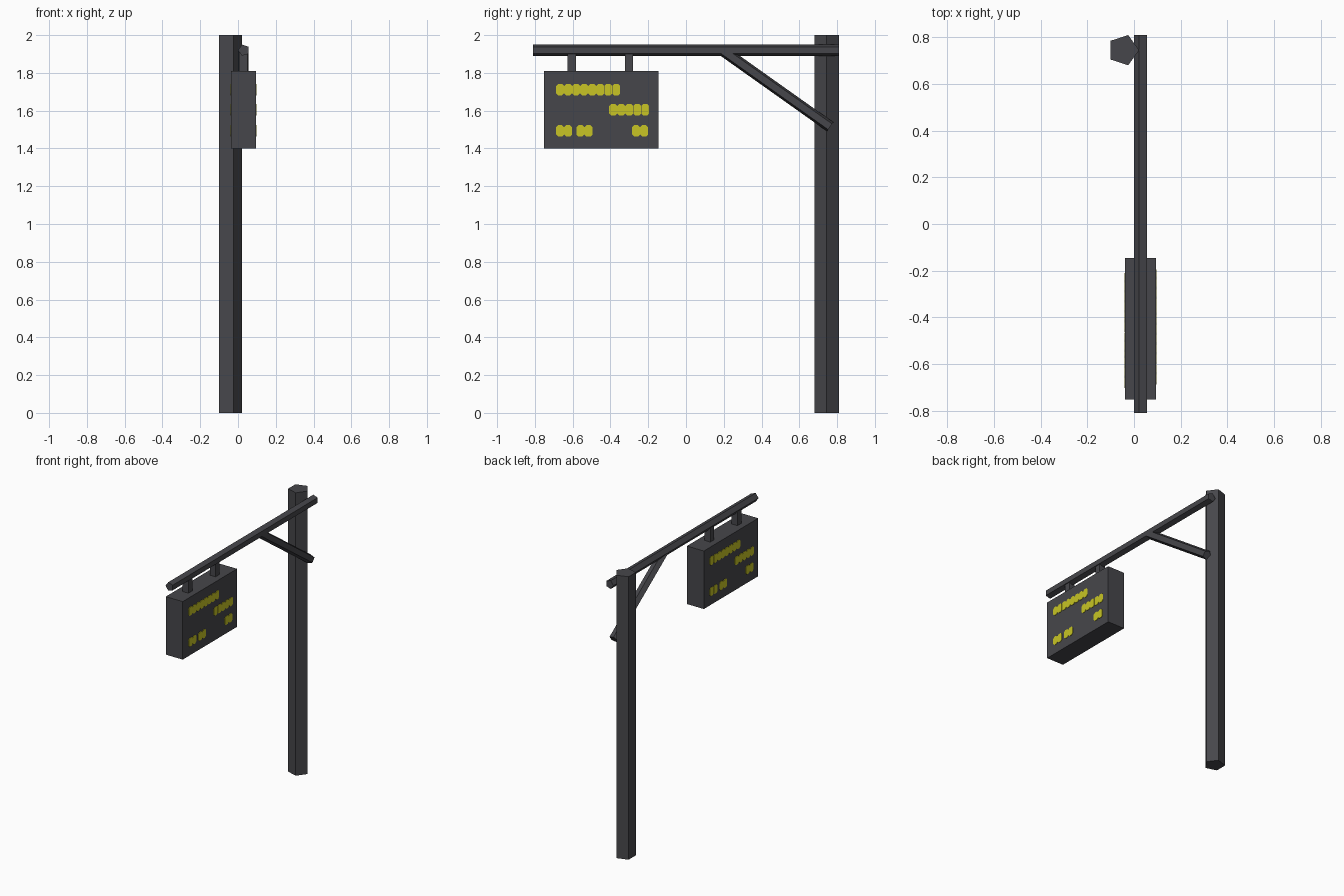
import bpy, bmesh, math
from mathutils import Vector

if "Cube" in bpy.data.objects:
    bpy.data.objects.remove(bpy.data.objects["Cube"])


def material(name, rgb):
    m = bpy.data.materials.new(name)
    m.diffuse_color = (*rgb, 1)
    m.use_nodes = True
    m.node_tree.nodes["Principled BSDF"].inputs["Base Color"].default_value = m.diffuse_color
    return m


GREY = material("dark grey", (0.062, 0.062, 0.070))
YELLOW = material("yellow", (0.58, 0.56, 0.018))


def finish(name, bm, mat):
    bmesh.ops.recalc_face_normals(bm, faces=bm.faces)
    me = bpy.data.meshes.new(name)
    bm.to_mesh(me)
    bm.free()
    me.materials.append(mat)
    ob = bpy.data.objects.new(name, me)
    bpy.context.collection.objects.link(ob)
    return ob


def extruded(bm, points, offset):
    face = bm.faces.new([bm.verts.new(p) for p in points])
    ext = bmesh.ops.extrude_face_region(bm, geom=[face], use_keep_orig=True)
    verts = [g for g in ext["geom"] if isinstance(g, bmesh.types.BMVert)]
    bmesh.ops.translate(bm, verts=verts, vec=offset)


def five_sided_bar(name, p0, p1, r, start):
    """Pentagonal bar from p0 to p1, one corner at the start angle from +x."""
    p0, p1 = Vector(p0), Vector(p1)
    u = Vector((1, 0, 0))
    v = (p1 - p0).normalized().cross(u)
    angles = [start + i * math.tau / 5 for i in range(5)]
    bm = bmesh.new()
    extruded(bm, [p0 + r * (math.cos(a) * u + math.sin(a) * v) for a in angles], p1 - p0)
    finish(name, bm, GREY)


def box(name, x0, x1, y0, y1, z0, z1):
    bm = bmesh.new()
    extruded(bm, [(x0, y0, z0), (x1, y0, z0), (x1, y1, z0), (x0, y1, z0)],
             Vector((0, 0, z1 - z0)))
    finish(name, bm, GREY)


# Post, cross beam and diagonal brace
five_sided_bar("post", (-0.046, 0.745, 0), (-0.046, 0.745, 2), 0.068, 0)
five_sided_bar("beam", (0.031, -0.81, 1.92), (0.031, 0.81, 1.92), 0.031, math.pi)
five_sided_bar("brace", (0.031, 0.763, 1.515), (0.031, 0.195, 1.918), 0.031, math.pi)

# Hanging sign box and its two hangers
X0, X1, Y0, Y1 = -0.038, 0.094, -0.752, -0.145
box("sign_box", X0, X1, Y0, Y1, 1.40, 1.81)
for i, y in enumerate((-0.605, -0.302)):
    box(f"hanger_{i + 1}", 0.006, 0.051, y - 0.022, y + 0.022, 1.80, 1.91)

# Display cells: (start y, centre z, number of cells), thin eight-sided plates
ROWS = [(-0.688, 1.711, 8), (-0.407, 1.605, 5),
        (-0.688, 1.493, 2), (-0.580, 1.493, 2), (-0.285, 1.493, 2)]
PITCH, W, H, C = 0.0425, 0.021, 0.0305, 0.011
CELL = [(-W, -H + C), (-W + C, -H), (W - C, -H), (W, -H + C),
        (W, H - C), (W - C, H), (-W + C, H), (-W, H - C)]

for side, x in ((1, X1), (-1, X0)):
    bm = bmesh.new()
    for start, z, count in ROWS:
        for i in range(count):
            y = start + PITCH * (i + 0.5)
            if side < 0:  # back of the sign is turned half round
                y = Y0 + Y1 - y
            extruded(bm, [(x - side * 0.001, y + a, z + b) for a, b in CELL],
                     Vector((side * 0.004, 0, 0)))
    finish("display_right" if side > 0 else "display_left", bm, YELLOW)
